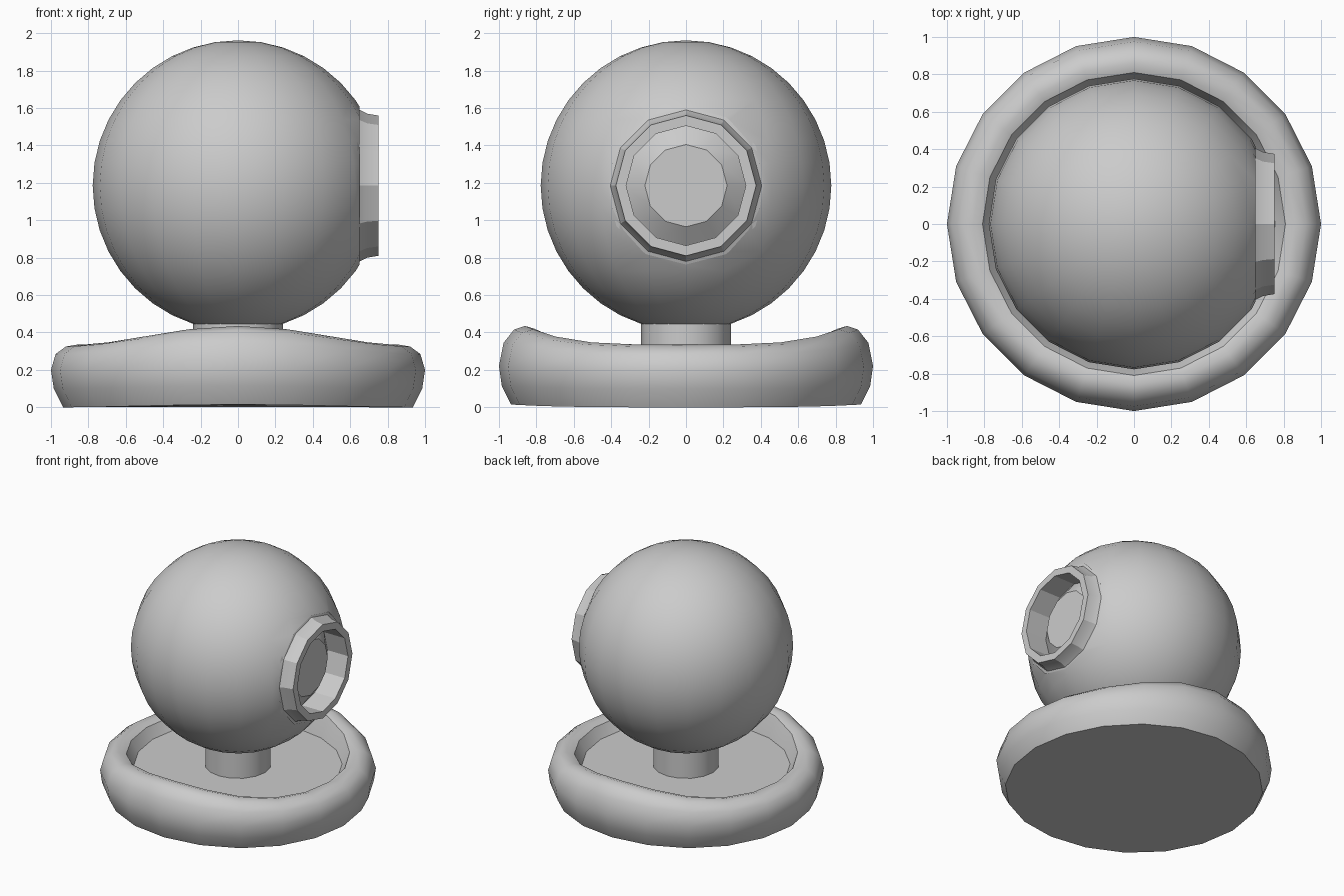
import bpy
import bmesh
from math import cos, sin, pi, radians
from mathutils import Matrix

cube = bpy.data.objects.get("Cube")
if cube:
    bpy.data.objects.remove(cube)

GREY = (0.6, 0.6, 0.6, 1.0)
grey = bpy.data.materials.new("plain grey")
grey.use_nodes = True
grey.diffuse_color = GREY
grey.node_tree.nodes["Principled BSDF"].inputs["Base Color"].default_value = GREY

SPHERE_Z = 1.185
LENS_X = 0.65


def finish(name, bm, angle):
    """Turn a bmesh into a smooth shaded object that keeps its sharp edges."""
    mesh = bpy.data.meshes.new(name)
    bm.to_mesh(mesh)
    bm.free()
    mesh.materials.append(grey)
    obj = bpy.data.objects.new(name, mesh)
    bpy.context.collection.objects.link(obj)
    bpy.ops.object.select_all(action='DESELECT')
    obj.select_set(True)
    bpy.context.view_layer.objects.active = obj
    bpy.ops.object.shade_smooth_by_angle(angle=radians(angle))
    return obj


def lathe(name, profile, sides, caps=(), matrix=None, angle=30):
    """Revolve (radius, height, lift) points; lift raises the front and back."""
    bm = bmesh.new()
    rings = []
    for r, h, lift in profile:
        turns = [2 * pi * i / sides for i in range(sides)]
        rings.append([bm.verts.new((r * cos(t), r * sin(t), h + lift * sin(t) ** 4))
                      for t in turns])
    for low, high in zip(rings, rings[1:]):
        for i in range(sides):
            j = (i + 1) % sides
            bm.faces.new((low[i], low[j], high[j], high[i]))
    for cap in caps:
        ring = rings[cap]
        bm.faces.new(ring if cap else ring[::-1])
    if matrix:
        bm.transform(matrix)
    return finish(name, bm, angle)


# Base: saddle-shaped padded rim around a sunken floor
lathe("base", [(0.935, 0, 0.015), (0.985, 0.1, 0.015), (1.0, 0.2, 0.02),
               (0.975, 0.285, 0.06), (0.92, 0.325, 0.09), (0.86, 0.335, 0.1),
               (0.81, 0.32, 0.1), (0.785, 0.28, 0.07), (0.755, 0.24, 0)],
      20, caps=(0, -1), angle=40)

# Neck
lathe("neck", [(0.24, 0.23, 0), (0.24, 0.47, 0)], 16, angle=40)

# Ball body, sliced flat where the lens sits
bm = bmesh.new()
bmesh.ops.create_uvsphere(bm, u_segments=20, v_segments=20, radius=0.777)
bm.transform(Matrix.Translation((0, 0, SPHERE_Z)))
bmesh.ops.bisect_plane(bm, geom=bm.verts[:] + bm.edges[:] + bm.faces[:],
                       plane_co=(LENS_X, 0, 0), plane_no=(1, 0, 0), clear_outer=True)
finish("ball_body", bm, 40)

# Lens parts are revolved about the x axis
side_on = Matrix.Translation((0, 0, SPHERE_Z)) @ Matrix.Rotation(pi / 2, 4, 'Y')
lathe("lens_housing", [(0.43, 0.64, 0), (0.405, LENS_X, 0), (0.385, 0.69, 0),
                       (0.375, 0.75, 0), (0.32, 0.75, 0), (0.32, 0.55, 0)],
      12, matrix=side_on, angle=20)
lathe("lens", [(0.33, 0.56, 0), (0.22, 0.64, 0)], 12, caps=(-1,),
      matrix=side_on, angle=20)
